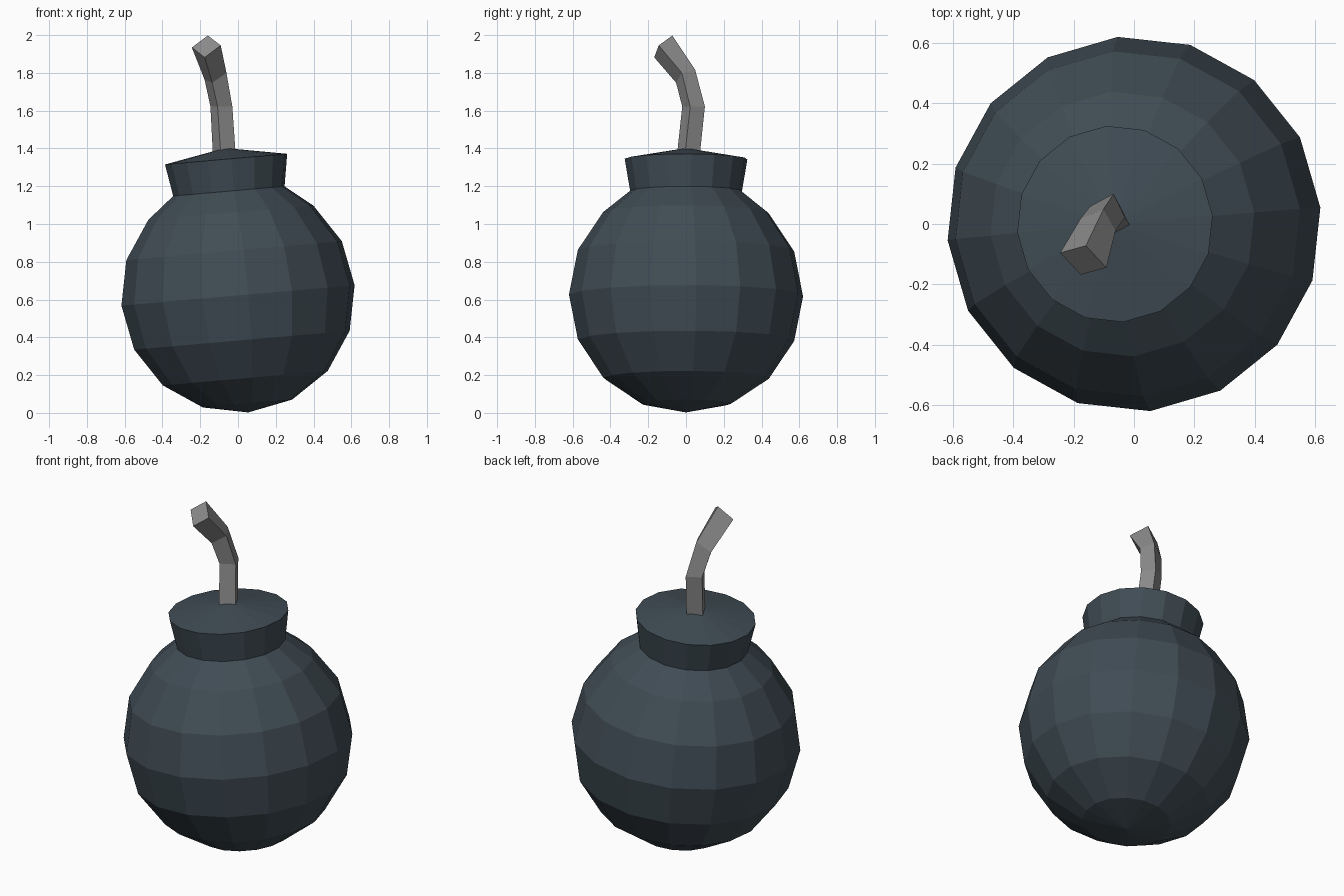
import bpy, bmesh, math
from mathutils import Vector, Matrix

if "Cube" in bpy.data.objects:
    bpy.data.objects.remove(bpy.data.objects["Cube"])


def material(name, rgb):
    m = bpy.data.materials.new(name)
    m.diffuse_color = (*rgb, 1)
    m.use_nodes = True
    m.node_tree.nodes["Principled BSDF"].inputs["Base Color"].default_value = m.diffuse_color
    return m


def make_object(name, bm, mat):
    bmesh.ops.recalc_face_normals(bm, faces=bm.faces)
    mesh = bpy.data.meshes.new(name)
    bm.to_mesh(mesh)
    bm.free()
    mesh.materials.append(mat)
    ob = bpy.data.objects.new(name, mesh)
    bpy.context.collection.objects.link(ob)
    return ob


def bridge(bm, a, b):
    n = len(a)
    for i in range(n):
        bm.faces.new((a[i], a[(i + 1) % n], b[(i + 1) % n], b[i]))


slate = material("dark slate", (0.051, 0.072, 0.089))
grey = material("fuse grey", (0.26, 0.26, 0.26))

# Body: sphere rings running into a flared neck with a shallow conical lid
R, SIDES = 0.622, 16
profile = [(R * math.sin(math.radians(a)), -R * math.cos(math.radians(a)))
           for a in (22.5, 45, 67.5, 90, 112.5, 135)]
profile += [(0.297, 0.554), (0.326, 0.724)]
bm = bmesh.new()
rings = [[bm.verts.new((r * math.cos(2 * math.pi * i / SIDES),
                        r * math.sin(2 * math.pi * i / SIDES), z))
          for i in range(SIDES)] for r, z in profile]
for a, b in zip(rings, rings[1:]):
    bridge(bm, a, b)
for ring, z in ((rings[0], -R), (rings[-1], 0.783)):
    tip = bm.verts.new((0, 0, z))
    for i in range(SIDES):
        bm.faces.new((ring[i], ring[(i + 1) % SIDES], tip))
# Lean the whole body about five degrees to the left
bm.transform(Matrix.Translation((0, 0, 0.622))
             @ Matrix.Rotation(math.radians(-5), 4, 'Y')
             @ Matrix.Rotation(math.radians(5), 4, 'Z'))
make_object("bomb_body", bm, slate)

# Fuse: bent square bar, each section = centre and its two diagonals
sections = [
    ((-0.071, 0.010, 1.340), (0.121, -0.037, 0), (0.037, 0.121, 0)),
    ((-0.088, 0.040, 1.622), (0.116, -0.036, 0), (0.040, 0.120, 0)),
    ((-0.119, -0.002, 1.782), (0.116, -0.040, 0.035), (0.035, 0.101, 0.068)),
    ((-0.168, -0.120, 1.940), (0.153, -0.049, 0.011), (0.017, 0.096, 0.116)),
]
bm = bmesh.new()
rings = []
for c, u, v in sections:
    c, u, v = Vector(c), Vector(u) / 2, Vector(v) / 2
    rings.append([bm.verts.new(p) for p in (c + u, c + v, c - u, c - v)])
for a, b in zip(rings, rings[1:]):
    bridge(bm, a, b)
bm.faces.new(rings[0])
bm.faces.new(rings[-1])
make_object("fuse", bm, grey)
